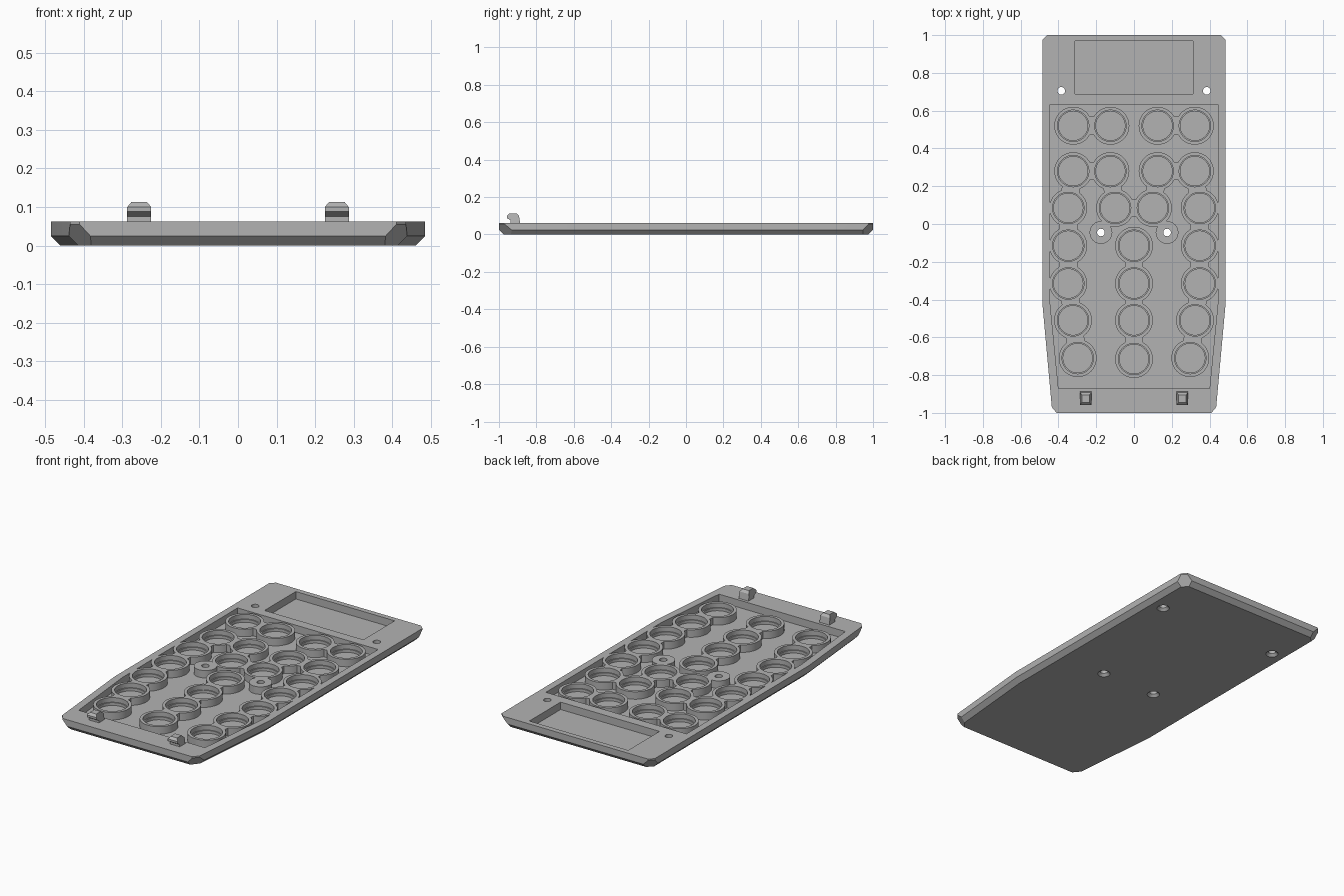
import bpy, bmesh, math
from mathutils import Vector

default = bpy.data.objects.get("Cube")
if default:
    bpy.data.objects.remove(default, do_unlink=True)

grey = bpy.data.materials.new("plain_grey")
grey.use_nodes = True
grey.diffuse_color = (0.45, 0.45, 0.45, 1)
grey.node_tree.nodes["Principled BSDF"].inputs["Base Color"].default_value = grey.diffuse_color

TOP, FLOOR = 0.0625, 0.02


def make_object(name, bm):
    bmesh.ops.recalc_face_normals(bm, faces=bm.faces)
    mesh = bpy.data.meshes.new(name)
    bm.to_mesh(mesh)
    bm.free()
    mesh.materials.append(grey)
    obj = bpy.data.objects.new(name, mesh)
    bpy.context.collection.objects.link(obj)
    return obj


def prism_mesh(points, z0, z1):
    bm = bmesh.new()
    face = bm.faces.new([bm.verts.new((x, y, z0)) for x, y in points])
    top = bmesh.ops.extrude_face_region(bm, geom=[face])["geom"]
    bmesh.ops.translate(bm, vec=(0, 0, z1 - z0),
                        verts=[v for v in top if isinstance(v, bmesh.types.BMVert)])
    return bm


def prism(points, z0, z1):
    return make_object("prism_cutter", prism_mesh(points, z0, z1))


def cylinder(x, y, radius, z0, z1, top_radius=None, segments=64):
    bm = bmesh.new()
    bmesh.ops.create_cone(bm, cap_ends=True, segments=segments, radius1=radius,
                          radius2=radius if top_radius is None else top_radius, depth=z1 - z0)
    bmesh.ops.translate(bm, verts=bm.verts, vec=(x, y, (z0 + z1) / 2))
    return make_object("round_cutter", bm)


def subtract(target, cutter):
    mod = target.modifiers.new("cut", "BOOLEAN")
    mod.operation, mod.object, mod.solver = "DIFFERENCE", cutter, "EXACT"
    bpy.context.view_layer.objects.active = target
    bpy.ops.object.modifier_apply(modifier=mod.name)
    bpy.data.objects.remove(cutter, do_unlink=True)


def mirrored(half):
    return half + [(-x, y) for x, y in reversed(half)]


# Body: tapered plate with chamfered underside and clipped corners
outline = mirrored([(0.41, -1), (0.435, -0.97), (0.485, -0.42), (0.485, 0.975), (0.46, 1)])
bm = prism_mesh(outline, 0, TOP)
for a, b in zip(outline, outline[1:] + outline[:1]):
    a, b = Vector(a), Vector(b)
    edge = b - a
    corner = edge.length < 0.1
    out = Vector((edge.y, -edge.x)).normalized()
    middle = (a + b) / 2
    cut = bmesh.ops.bisect_plane(
        bm, geom=bm.verts[:] + bm.edges[:] + bm.faces[:], clear_outer=True,
        plane_co=(middle.x, middle.y, 0.055 if corner else 0.025),
        plane_no=(out.x, out.y, -0.707 if corner else -1))
    edges = [e for e in cut["geom_cut"] if isinstance(e, bmesh.types.BMEdge)]
    if edges:
        bmesh.ops.contextual_create(bm, geom=edges)
body = make_object("tray_body", bm)

# Button cups, listed as columns and rows of joined neighbours
side = [(0.348, 0.085), (0.348, -0.115), (0.348, -0.315), (0.323, -0.51), (0.298, -0.71)]
upper = [(0.322, 0.52), (0.125, 0.52)]
second = [(0.322, 0.28), (0.125, 0.28)]
inner = (0.1, 0.085)
middle_column = [(0, y) for y in (-0.115, -0.315, -0.51, -0.715)]
bosses = [(0.175, -0.045), (-0.175, -0.045)]
half = side + upper + second + [inner]
cups = half + [(-x, y) for x, y in half] + middle_column

chains = [upper, [second[1], second[0]] + side, [second[1], inner]]
chains += [[(-x, y) for x, y in c] for c in chains]
chains += [middle_column, [inner, (-inner[0], inner[1])]]

# Large recess, with the cup walls, webs and bosses left standing
recess = prism(mirrored([(0.4, -0.87), (0.445, -0.41), (0.445, 0.632)]), FLOOR, 0.1)
for x, y in cups:
    subtract(recess, cylinder(x, y, 0.1, 0, 0.2))
for x, y in bosses:
    subtract(recess, cylinder(x, y, 0.06, 0, 0.2, segments=48))
for chain in chains:
    for a, b in zip(chain, chain[1:]):
        a, b = Vector(a), Vector(b)
        n = (b - a).orthogonal().normalized() * 0.048
        subtract(recess, prism([a + n, b + n, b - n, a - n], 0, 0.2))
subtract(body, recess)

# Stepped cup interiors
for x, y in cups:
    subtract(body, cylinder(x, y, 0.083, 0.036, 0.1))
    subtract(body, cylinder(x, y, 0.077, FLOOR, 0.1))

# Display recess
subtract(body, prism(mirrored([(0.313, 0.687), (0.313, 0.97)]), FLOOR, 0.1))

# Screw holes, countersunk from below
for x, y in bosses + [(0.385, 0.705), (-0.385, 0.705)]:
    subtract(body, cylinder(x, y, 0.02, -0.1, 0.1, segments=32))
    subtract(body, cylinder(x, y, 0.044, -0.01, 0.014, top_radius=0.02, segments=32))

# Front hooks with tapered tops
profile = [(-0.885, 0.05), (-0.888, 0.07), (-0.893, 0.1), (-0.905, 0.113),
           (-0.945, 0.113), (-0.958, 0.1), (-0.958, 0.088), (-0.937, 0.075), (-0.937, 0.05)]
for name, cx in (("left_hook", 0.256), ("right_hook", -0.256)):
    bm = prism_mesh(profile, -0.031, 0.031)
    for v in bm.verts:
        y, z, x = v.co
        v.co = (cx + x * (0.65 if z > 0.11 else 1), y, z)
    make_object(name, bm)

# Smooth round walls, keep hard edges
bpy.ops.object.select_all(action="DESELECT")
body.select_set(True)
bpy.context.view_layer.objects.active = body
bpy.ops.object.shade_smooth_by_angle(angle=math.radians(25))
